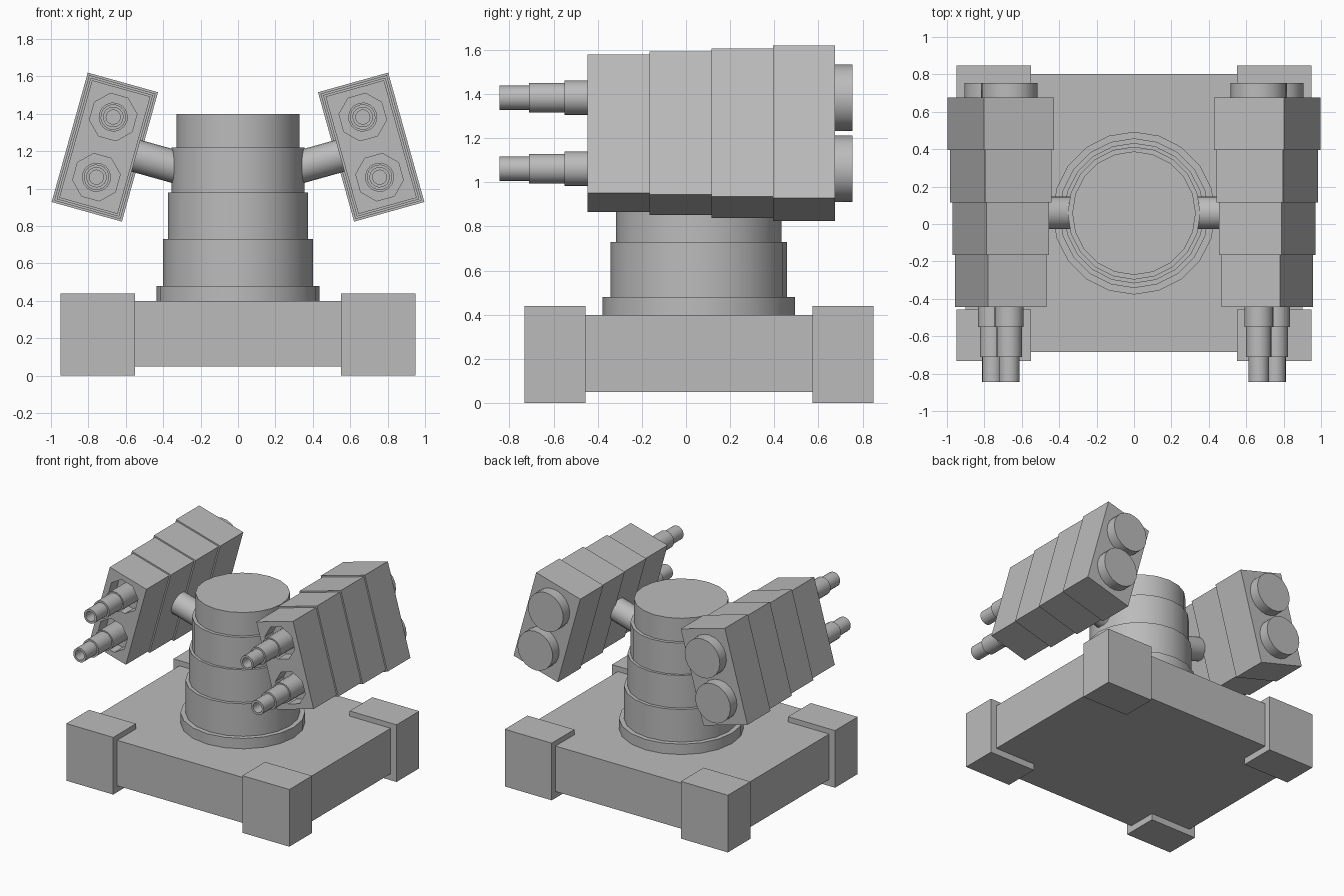
import bpy, bmesh
from math import radians, pi, cos, sin
from mathutils import Matrix, Vector

cube = bpy.data.objects.get("Cube")
if cube:
    bpy.data.objects.remove(cube, do_unlink=True)

grey = bpy.data.materials.new("plain grey")
grey.use_nodes = True
COLOUR = (0.5, 0.5, 0.5, 1)
grey.diffuse_color = COLOUR
grey.node_tree.nodes["Principled BSDF"].inputs["Base Color"].default_value = COLOUR

MID_Y = 0.058          # centre of base and column
TILT = radians(15.6)   # outward lean of the gun pods


def finish(name, bm, matrix):
    bmesh.ops.recalc_face_normals(bm, faces=bm.faces)
    mesh = bpy.data.meshes.new(name)
    bm.to_mesh(mesh)
    bm.free()
    mesh.transform(matrix)
    mesh.materials.append(grey)
    obj = bpy.data.objects.new(name, mesh)
    bpy.context.collection.objects.link(obj)
    return obj


def select_only(obj):
    bpy.ops.object.select_all(action='DESELECT')
    obj.select_set(True)
    bpy.context.view_layer.objects.active = obj


def box(name, lo, hi, matrix=Matrix()):
    lo, hi = Vector(lo), Vector(hi)
    bm = bmesh.new()
    bmesh.ops.create_cube(bm, size=1)
    bmesh.ops.scale(bm, vec=hi - lo, verts=bm.verts)
    bmesh.ops.translate(bm, vec=(lo + hi) / 2, verts=bm.verts)
    return finish(name, bm, matrix)


def lathe(name, profile, sides, matrix, turn=0.0):
    """Revolve (radius, height) points round local z and cap both ends."""
    bm = bmesh.new()
    rings = []
    for r, h in profile:
        angles = [turn + 2 * pi * i / sides for i in range(sides)]
        rings.append([bm.verts.new((r * cos(a), r * sin(a), h)) for a in angles])
    for a, b in zip(rings, rings[1:]):
        for i in range(sides):
            j = (i + 1) % sides
            bm.faces.new((a[i], a[j], b[j], b[i]))
    bm.faces.new(rings[0])
    bm.faces.new(rings[-1])
    obj = finish(name, bm, matrix)
    select_only(obj)
    bpy.ops.object.shade_smooth_by_angle(angle=radians(30))
    return obj


def steps(tiers):
    """Turn (radius, start, end) tiers into a stepped profile."""
    return [p for r, a, b in tiers for p in ((r, a), (r, b))]


# Base slab with four corner blocks
base = Matrix.Translation((0, MID_Y, 0))
box("base_slab", (-0.9, -0.743, 0.05), (0.9, 0.743, 0.4), base)
for sx, side in ((1, "left"), (-1, "right")):
    for sy, end in ((-1, "front"), (1, "back")):
        corner = base @ Matrix.Translation((sx * 0.75, sy * 0.652, 0))
        box(f"corner_block_{end}_{side}", (-0.2, -0.138, 0), (0.2, 0.138, 0.44), corner)

# Stepped column
lathe("column", steps([(0.435, 0.4, 0.48), (0.4, 0.48, 0.73), (0.375, 0.73, 0.98),
                       (0.355, 0.98, 1.22), (0.33, 1.22, 1.4)]), 20, base)

# Two gun pods leaning outwards
FRONT, SECTION, RECESS = -0.445, 0.28, 0.1
forward = Matrix.Rotation(pi / 2, 4, 'X')
barrel_profile = steps([(0.078, 0.3, 0.55), (0.068, 0.55, 0.71), (0.055, 0.71, 0.845)])
barrel_profile += [(0.038, 0.845), (0.038, 0.72)]

for s, side in ((1, "left"), (-1, "right")):
    pod = Matrix.Translation((s * 0.712, 0, 1.222)) @ Matrix.Rotation(-s * TILT, 4, 'Y')

    # Sections grow a little towards the back
    sections = []
    for i in range(4):
        w, h = 0.162 + 0.011 * i, 0.326 + 0.011 * i
        y = FRONT + SECTION * i
        sections.append(box(f"pod_section_{i + 1}_{side}", (-w, y, -h), (w, y + SECTION, h), pod))

    for level, z in (("upper", 0.167), ("lower", -0.167)):
        seat = pod @ Matrix.Translation((0, 0, z))

        # Eight-sided recess round the barrel
        cutter = lathe("recess_cutter", [(0.128, -FRONT - RECESS), (0.128, -FRONT + 0.1)],
                       8, seat @ forward, pi / 8)
        cutter.hide_render = True
        cut = sections[0].modifiers.new("recess", 'BOOLEAN')
        cut.operation, cut.solver, cut.object = 'DIFFERENCE', 'EXACT', cutter
        select_only(sections[0])
        bpy.ops.object.modifier_apply(modifier=cut.name)
        bpy.data.objects.remove(cutter, do_unlink=True)

        # Barrel with open muzzle, and round cap at the back
        lathe(f"barrel_{level}_{side}", barrel_profile, 16, seat @ forward)
        lathe(f"back_cap_{level}_{side}", [(0.15, -0.755), (0.15, -0.67)], 20, seat @ forward)

    # Arm joining pod and column
    arm = pod @ Matrix.Translation((0, MID_Y + 0.002, 0)) @ Matrix.Rotation(-s * pi / 2, 4, 'Y')
    lathe(f"arm_{side}", [(0.088, 0.1), (0.088, 0.41)], 20, arm)
